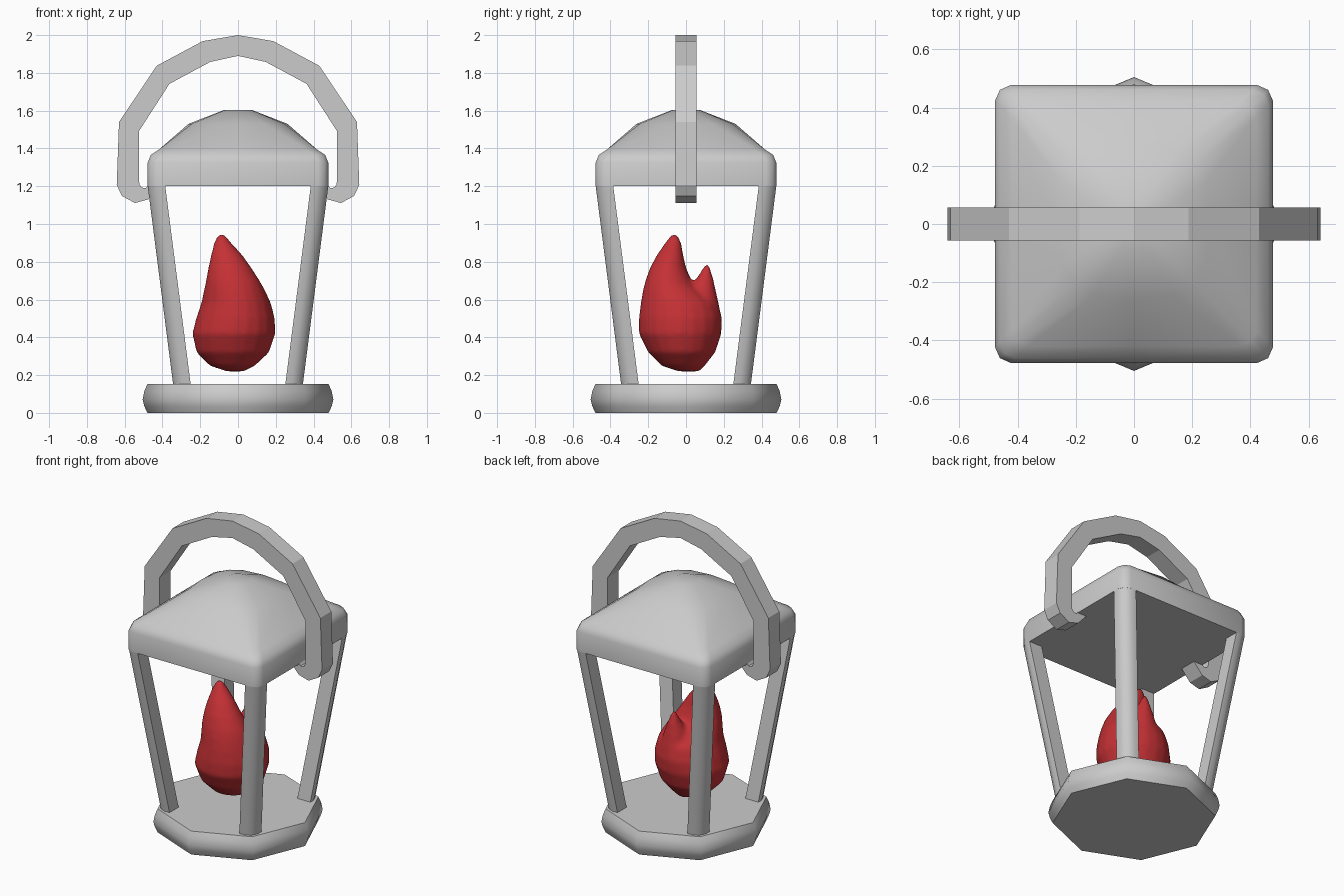
import bpy, bmesh, math

if "Cube" in bpy.data.objects:
    bpy.data.objects.remove(bpy.data.objects["Cube"])


def loft(name, rings, angle=None):
    """Skin a list of equal-length point rings and cap both ends."""
    bm = bmesh.new()
    rows = [[bm.verts.new(p) for p in ring] for ring in rings]
    n = len(rows[0])
    for a, b in zip(rows, rows[1:]):
        for i in range(n):
            j = (i + 1) % n
            bm.faces.new((a[i], a[j], b[j], b[i]))
    bm.faces.new(rows[0])
    bm.faces.new(rows[-1])
    bmesh.ops.recalc_face_normals(bm, faces=bm.faces)
    mesh = bpy.data.meshes.new(name)
    bm.to_mesh(mesh)
    bm.free()
    ob = bpy.data.objects.new(name, mesh)
    bpy.context.collection.objects.link(ob)
    if angle:
        bpy.ops.object.select_all(action='DESELECT')
        ob.select_set(True)
        bpy.context.view_layer.objects.active = ob
        bpy.ops.object.shade_smooth_by_angle(angle=math.radians(angle))
    return ob


def ellipse(z, x0, x1, y0, y1, n):
    cx, cy, rx, ry = (x0 + x1) / 2, (y0 + y1) / 2, (x1 - x0) / 2, (y1 - y0) / 2
    return [(cx + rx * math.cos(math.tau * i / n),
             cy + ry * math.sin(math.tau * i / n), z) for i in range(n)]


def four_fold(z, axis, side, diag):
    """16-point ring: axis point, two side points and a diagonal per quadrant."""
    quad = [(axis, 0), side, (diag, diag), (side[1], side[0])]
    pts = []
    for _ in range(4):
        pts += [(x, y, z) for x, y in quad]
        quad = [(-y, x) for x, y in quad]
    return pts


# Octagonal base with a slightly bulging rim
loft("base", [ellipse(z, -r, r, -r, r, 8)
              for z, r in ((0, .48), (.035, .496), (.07, .505), (.115, .496), (.152, .48))], 50)

# Four leaning corner posts with rounded outer edges
section = [(.385, .385), (.478, .385), (.478, .42), (.46, .46), (.42, .478), (.385, .478)]
post = loft("corner_posts", [[(x - d, y - d, z) for x, y in section]
                             for z, d in ((.03, .15), (1.2, 0))], 50)
mirror = post.modifiers.new("mirror", 'MIRROR')
mirror.use_axis = (True, True, False)

# Square lid with rounded rim, blending to a domed top
roof = [four_fold(z, h, (h, h - .055), h - .017)
        for z, h in ((1.2, .478), (1.325, .478), (1.365, .462), (1.393, .42))]
roof += [four_fold(1.53, .262, (.245, .14), .205),
         four_fold(1.603, .075, (.069, .035), .054)]
loft("roof", roof, 50)

# Faceted carrying handle with hooked ends: (outer x, z, inner x, z)
half = [(.39, 1.225, .465, 1.225), (.476, 1.13, .487, 1.19), (.545, 1.111, .51, 1.193),
        (.614, 1.148, .522, 1.21), (.642, 1.206, .524, 1.235), (.63, 1.54, .524, 1.492),
        (.43, 1.838, .363, 1.742), (.187, 1.968, .147, 1.858)]
stations = half + [(0, 2.0, 0, 1.89)] + [(-a, b, -c, d) for a, b, c, d in reversed(half)]
loft("handle", [[(a, -.056, b), (a, .056, b), (c, .056, d), (c, -.056, d)]
                for a, b, c, d in stations])

# Flame: tall body and small rear tongue, fused by a remesh
body = [(.22, -.06, .03, -.04, .07), (.25, -.15, .09, -.13, .10), (.32, -.22, .165, -.20, .155),
        (.42, -.242, .198, -.25, .188), (.50, -.222, .195, -.25, .192), (.58, -.195, .175, -.24, .17),
        (.65, -.18, .143, -.228, .09), (.70, -.17, .115, -.215, .03), (.77, -.157, .07, -.19, 0),
        (.84, -.142, .02, -.152, -.015), (.90, -.127, -.035, -.11, -.025), (.945, -.105, -.072, -.078, -.045)]
tongue = [(.42, -.11, .13, -.03, .185), (.55, -.09, .11, -.02, .18), (.65, -.06, .08, .01, .158),
          (.72, -.025, .047, .06, .143), (.785, -.003, .022, .10, .122)]
flame = loft("flame", [ellipse(*r, 20) for r in body])
tip = loft("flame_tongue", [ellipse(*r, 20) for r in tongue])
bpy.ops.object.select_all(action='DESELECT')
flame.select_set(True)
tip.select_set(True)
bpy.context.view_layer.objects.active = flame
bpy.ops.object.join()
remesh = flame.modifiers.new("fuse", 'REMESH')
remesh.mode = 'VOXEL'
remesh.voxel_size = .014
remesh.use_smooth_shade = True
soften = flame.modifiers.new("soften", 'SMOOTH')
soften.factor = .5
soften.iterations = 5

red = bpy.data.materials.new("flame_red")
red.diffuse_color = (.55, .03, .035, 1)
red.use_nodes = True
red.node_tree.nodes["Principled BSDF"].inputs["Base Color"].default_value = red.diffuse_color
flame.data.materials.clear()
flame.data.materials.append(red)
